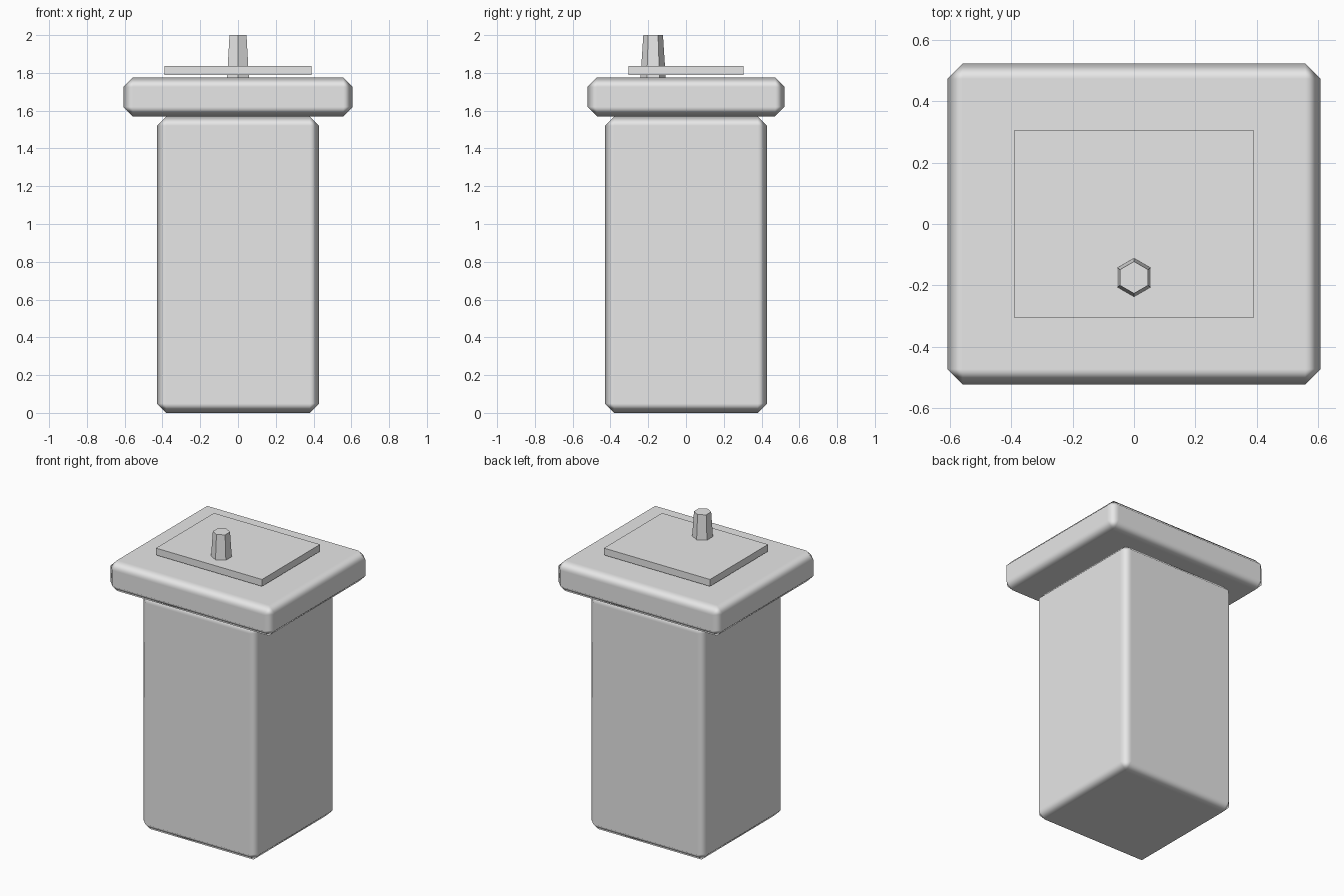
import bpy

cube = bpy.data.objects.get("Cube")
if cube:
    bpy.data.objects.remove(cube, do_unlink=True)

# Single light grey material
GREY = (0.8, 0.8, 0.8, 1.0)
grey = bpy.data.materials.new("light_grey")
grey.use_nodes = True
grey.diffuse_color = GREY
grey.node_tree.nodes["Principled BSDF"].inputs["Base Color"].default_value = GREY


def block(name, half_x, half_y, bottom, top, bevel=0.0):
    """Box centred on the z axis, optionally with softly shaded chamfers."""
    bpy.ops.mesh.primitive_cube_add(size=2, location=(0, 0, (bottom + top) / 2))
    obj = bpy.context.object
    obj.name = name
    obj.scale = (half_x, half_y, (top - bottom) / 2)
    bpy.ops.object.transform_apply(location=False, rotation=False, scale=True)
    obj.data.materials.append(grey)
    if bevel:
        bpy.ops.object.shade_smooth()
        mod = obj.modifiers.new("chamfer", 'BEVEL')
        mod.width = bevel
        mod.segments = 1
        mod.limit_method = 'NONE'
        mod.harden_normals = True
    return obj


# Square column, wider cap and the thin plate hovering just above it
block("column", 0.43, 0.43, 0.0, 1.57, 0.05)
block("cap", 0.607, 0.522, 1.57, 1.775, 0.05)
block("top_plate", 0.39, 0.305, 1.79, 1.836)

# Tapered six-sided peg near the front, standing on the cap
peg_bottom, peg_top = 1.77, 2.0
bpy.ops.mesh.primitive_cone_add(
    vertices=6, radius1=0.067, radius2=0.052, depth=peg_top - peg_bottom,
    location=(0, -0.174, (peg_bottom + peg_top) / 2))
peg = bpy.context.object
peg.name = "peg"
peg.data.materials.append(grey)
